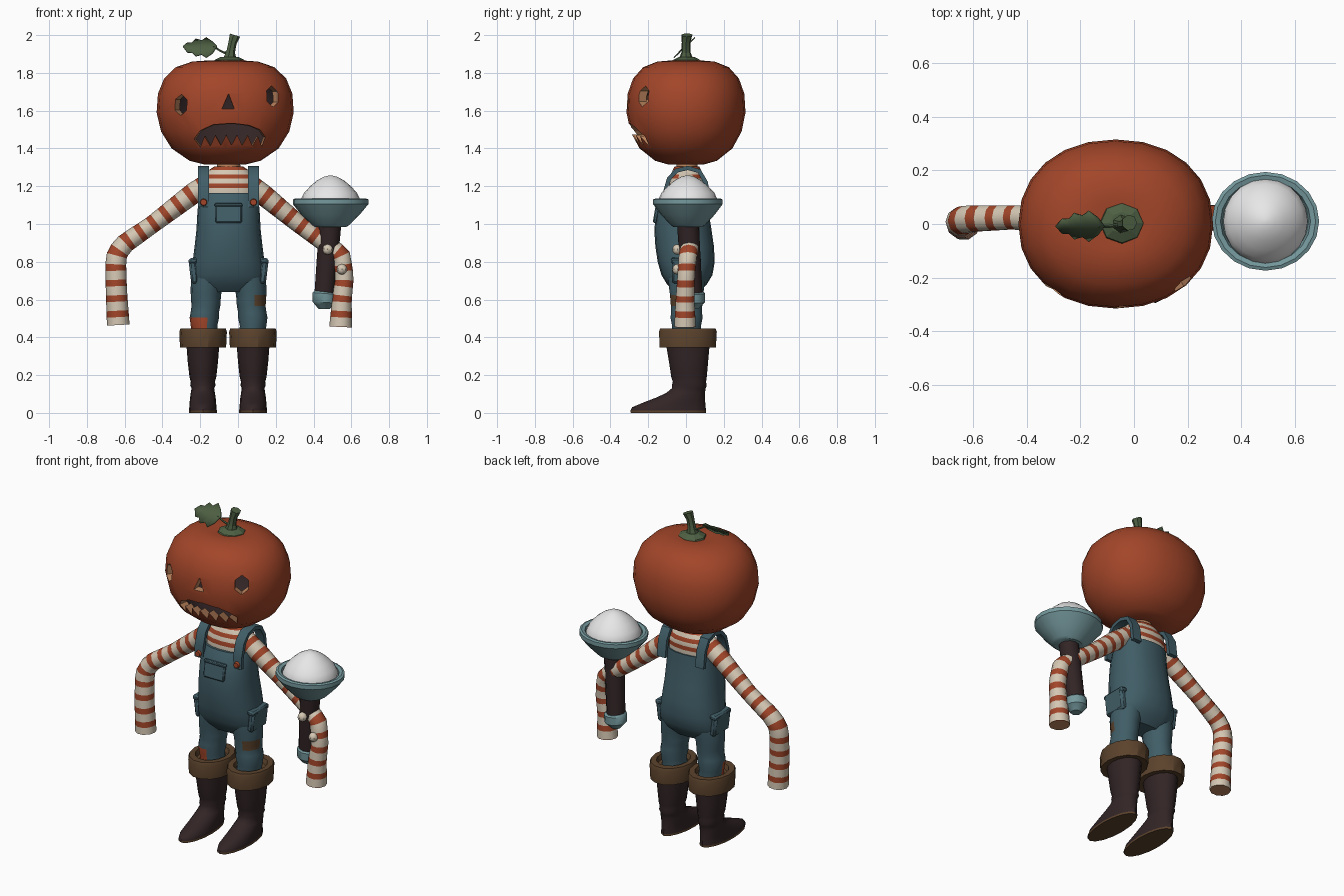
import bpy, bmesh, math
from mathutils import Vector

cube = bpy.data.objects.get("Cube")
if cube:
    bpy.data.objects.remove(cube, do_unlink=True)


def material(name, rgb):
    m = bpy.data.materials.new(name)
    m.use_nodes = True
    m.diffuse_color = (*rgb, 1)
    m.node_tree.nodes["Principled BSDF"].inputs["Base Color"].default_value = (*rgb, 1)
    return m


ORANGE = material("pumpkin_orange", (.36, .06, .022))
DENIM = material("denim_blue", (.052, .11, .135))
TEAL = material("pale_teal", (.18, .32, .34))
WHITE = material("lamp_white", (.8, .8, .8))
DARK = material("dark_leather", (.032, .018, .019))
BROWN = material("cuff_brown", (.105, .055, .025))
CREAM = material("shirt_cream", (.66, .57, .45))
GREEN = material("leaf_green", (.075, .115, .055))
TAN = material("cut_tan", (.5, .23, .11))
X, Y, Z = Vector((1, 0, 0)), Vector((0, 1, 0)), Vector((0, 0, 1))


def finish(name, bm, mats, angle=40):
    bmesh.ops.recalc_face_normals(bm, faces=bm.faces)
    me = bpy.data.meshes.new(name)
    bm.to_mesh(me)
    bm.free()
    ob = bpy.data.objects.new(name, me)
    bpy.context.collection.objects.link(ob)
    for m in mats:
        me.materials.append(m)
    smooth(ob, angle)
    return ob


def smooth(ob, angle=40):
    bpy.ops.object.select_all(action='DESELECT')
    ob.select_set(True)
    bpy.context.view_layer.objects.active = ob
    bpy.ops.object.shade_smooth_by_angle(angle=math.radians(angle))


def loft(name, rings, mats, seg=14, side=Y, rule=None, power=2, phase=0, angle=40, flat=False):
    """Rings are (x, y, z, radius across, radius along side)."""
    bm = bmesh.new()
    centres = [Vector(r[:3]) for r in rings]
    loops = []
    for i, (c, r) in enumerate(zip(centres, rings)):
        t = Z if flat else (centres[min(i + 1, len(rings) - 1)] - centres[max(i - 1, 0)]).normalized()
        u = side.cross(t).normalized()
        loop = []
        for k in range(seg):
            a = 2 * math.pi * k / seg + phase
            cs, sn = (math.copysign(abs(f(a)) ** (2 / power), f(a)) for f in (math.cos, math.sin))
            loop.append(bm.verts.new(c + u * r[3] * cs + side * r[4] * sn))
        loops.append(loop)
    spans = []
    for i in range(len(loops) - 1):
        for k in range(seg):
            n = (k + 1) % seg
            spans.append((bm.faces.new((loops[i][k], loops[i][n], loops[i + 1][n], loops[i + 1][k])), i))
    spans += [(bm.faces.new(loops[0]), -1), (bm.faces.new(loops[-1]), len(loops) - 1)]
    if rule:
        for f, i in spans:
            f.material_index = rule(f.calc_center_median(), i)
    return finish(name, bm, mats, angle)


def upright(name, cx, rows, mats, **kw):
    """Rows are (z, x radius, front y, back y)."""
    rings = [(cx, (f + b) / 2, z, rx, (b - f) / 2) for z, rx, f, b in rows]
    return loft(name, rings, mats, flat=True, **kw)


def box(name, mat, loc, size, rot=(0, 0, 0)):
    bm = bmesh.new()
    bmesh.ops.create_cube(bm, size=1)
    bmesh.ops.scale(bm, vec=size, verts=bm.verts)
    bmesh.ops.bevel(bm, geom=bm.edges[:], offset=min(size) * .3, segments=1, affect='EDGES')
    ob = finish(name, bm, [mat])
    ob.location, ob.rotation_euler = loc, rot


# Pumpkin head: solid skin, hollowed, then carved
HEAD_X, HEAD_Z = -.068, 1.6
PROFILE = [(1.33, .12), (1.315, .3), (1.335, .52), (1.40, .78), (1.49, .935), (1.59, 1), (1.69, .98),
           (1.77, .89), (1.83, .72), (1.86, .48), (1.865, .28), (1.855, .1)]


def pumpkin(name, s, index):
    rings = [(HEAD_X, 0, HEAD_Z + (z - HEAD_Z) * s, .363 * r * s, .315 * r * s) for z, r in PROFILE]
    return loft(name, rings, [ORANGE, DARK, TAN], seg=24, power=2.15, flat=True, rule=lambda c, i: index)


def carver(name, outline, ys, lean=0, taper=0):
    bm = bmesh.new()
    cx = sum(p[0] for p in outline) / len(outline)
    cz = sum(p[1] for p in outline) / len(outline)
    loops = []
    for y in (-.4, -.12):
        s = 1 - taper * (y - ys)
        loops.append([bm.verts.new((cx + (x - cx) * s + lean * (y - ys), y, cz + (z - cz) * s)) for x, z in outline])
    a, b = loops
    for k in range(len(a)):
        n = (k + 1) % len(a)
        bm.faces.new((a[k], a[n], b[n], b[k]))
    bm.faces.new(a)
    bm.faces.new(b)
    for f in bm.faces:
        f.material_index = 2
    return finish(name, bm, [ORANGE, DARK, TAN])


def eye(cx, cz):
    return [(cx + .05 * math.cos(k * math.pi / 3 + .5), cz + .056 * math.sin(k * math.pi / 3 + .5)) for k in range(6)]


teeth = [(.14 - .029 * k, (1.405, 1.462)[k % 2] + .012 * math.sin(math.pi * k / 12)) for k in range(13)]
mouth = [(-.24, 1.45), (-.20, 1.495), (-.13, 1.525), (-.03, 1.532), (.06, 1.522), (.12, 1.5), (.155, 1.46)]
head = pumpkin("pumpkin_head", 1, 0)
cutters = [pumpkin("head_hollow", .86, 1),
           carver("right_eye_cut", eye(-.30, 1.63), -.24, .6),
           carver("left_eye_cut", eye(.18, 1.675), -.22, -.6),
           carver("nose_cut", [(-.085, 1.61), (-.02, 1.61), (-.05, 1.69)], -.31, 0, 2),
           carver("mouth_cut", mouth + teeth, -.28, 0, .9)]
for c in cutters:
    c.hide_render = True
    mod = head.modifiers.new("carve", 'BOOLEAN')
    mod.operation, mod.solver, mod.object = 'DIFFERENCE', 'EXACT', c
    bpy.context.view_layer.objects.active = head
    bpy.ops.object.modifier_apply(modifier=mod.name)
    bpy.data.objects.remove(c, do_unlink=True)
smooth(head, 35)

# Stem, tendril and leaf
upright("stem_base", -.045, [(1.85, .085, -.08, .085), (1.868, .08, -.07, .075), (1.885, .045, -.035, .045)],
        [GREEN], seg=8, angle=20)
loft("stem", [(-.045, 0, 1.87, .04, .04), (-.04, 0, 1.91, .024, .024), (-.03, 0, 1.96, .023, .023),
              (-.017, .005, 2.0, .03, .03)], [GREEN], seg=7, angle=20)
loft("leaf_stalk", [(-.035, 0, 1.925, .008, .008), (-.07, -.005, 1.905, .007, .007),
                    (-.10, -.01, 1.92, .006, .006), (-.13, -.01, 1.94, .005, .005)], [GREEN], seg=5)
bm = bmesh.new()
half = [(-.125, .04), (-.16, .072), (-.185, .05), (-.215, .062), (-.235, .035), (-.26, .035)]
ribs = [bm.verts.new((x, -.01, 1.942)) for x in [-.11] + [h[0] for h in half] + [-.292]]
for s in (-1, 1):
    rim = [ribs[0]] + [bm.verts.new((x - .008, -.01 + s * w * .78, 1.936 + s * w * .74)) for x, w in half] + [ribs[-1]]
    for i in range(len(ribs) - 1):
        bm.faces.new(list(dict.fromkeys((ribs[i], ribs[i + 1], rim[i + 1], rim[i]))))
leaf = finish("leaf", bm, [GREEN])
leaf.modifiers.new("thickness", 'SOLIDIFY').thickness = .006

# Neck and striped shirt
upright("neck", -.05, [(1.27, .065, -.055, .065), (1.34, .06, -.05, .06)], [TAN])
upright("shirt", -.05, [(1.12, .15, -.10, .1), (1.165, .15, -.10, .1), (1.19, .15, -.10, .1), (1.215, .15, -.095, .1),
                        (1.24, .14, -.09, .1), (1.262, .125, -.08, .09), (1.285, .105, -.07, .08),
                        (1.305, .075, -.06, .07)], [CREAM, ORANGE], seg=16, rule=lambda c, i: 1 - i % 2, power=2.3)


def striped_arm(name, path):
    """Resample the path so that every ring is a stripe edge."""
    pts = [Vector(p) for p in path]
    rings, left, cream = [pts[0][:]], .045, True
    for a, b in zip(pts, pts[1:]):
        length, done = (b - a).to_3d().length, 0
        while length - done > left:
            done += left
            rings.append(a.lerp(b, done / length)[:])
            cream = not cream
            left = .048 if cream else .034
        left -= length - done
    rings.append(pts[-1][:])
    last = len(rings) - 1
    rings = [(*r, r[3]) for r in rings]
    return loft(name, rings, [CREAM, ORANGE, TAN], seg=10, rule=lambda c, i: 2 if i in (-1, last) else i % 2)


striped_arm("right_arm", [(-.13, .0, 1.225, .062), (-.24, .01, 1.16, .056), (-.45, .025, 1.0, .047),
                          (-.615, .02, .885, .052), (-.648, .01, .82, .055), (-.644, 0, .65, .056), (-.634, 0, .465, .06)])
striped_arm("left_arm", [(.03, 0, 1.225, .062), (.14, .01, 1.15, .056), (.31, .025, 1.01, .048), (.46, .025, .9, .048),
                         (.545, .01, .835, .05), (.565, 0, .72, .048), (.55, -.005, .6, .052), (.543, -.005, .455, .06)])
for name, loc in (("left_thumb", (.475, -.045, .865)), ("left_finger", (.55, -.045, .76))):
    bm = bmesh.new()
    bmesh.ops.create_uvsphere(bm, u_segments=8, v_segments=6, radius=.028)
    finish(name, bm, [CREAM]).location = loc

# Overalls: body, legs, straps, buttons and pockets
upright("overalls_body", -.05, [(.64, .13, -.06, .07), (.68, .185, -.10, .11), (.73, .198, -.13, .14),
                                (.80, .19, -.15, .152), (.88, .18, -.162, .148), (.97, .17, -.168, .135),
                                (1.06, .165, -.158, .12), (1.12, .16, -.14, .113), (1.165, .155, -.115, .108)],
        [DENIM], seg=20, power=2.3)
for s, label in ((-1, "right"), (1, "left")):
    def patch(c, i, s=s):
        if c.y > .0:
            return 0
        if s < 0:
            return int(c.z < .51 and c.x < -.16)
        return 2 * int(.56 < c.z < .63 and c.x > .09)
    leg = [(.42, .125, .07), (.46, .13, .07), (.505, .128, .078), (.53, .126, .075), (.565, .12, .076),
           (.59, .12, .078), (.625, .12, .08), (.66, .116, .085), (.73, .105, .09)]
    loft(label + "_trouser_leg", [(-.05 + s * dx, .003, z, r, r * 1.12) for z, dx, r in leg],
         [DENIM, ORANGE, BROWN], rule=patch, flat=True)
    x = -.05 + s * .132
    loft(label + "_strap", [(x, y, z, .016, .041) for y, z in ((-.115, 1.09), (-.113, 1.16), (-.09, 1.24), (-.05, 1.283),
                            (.01, 1.297), (.07, 1.28), (.105, 1.22), (.118, 1.12))],
         [DENIM], seg=4, side=X, phase=math.pi / 4)
    loft(label + "_button", [(x, -.12, 1.115, .021, .021), (x, -.139, 1.115, .016, .016)], [ORANGE], seg=10, side=X)
    box(label + "_hip_pocket", DENIM, (-.05 + s * .185, .0, .75), (.04, .15, .13), (0, s * .12, 0))
    box(label + "_pocket_flap", DENIM, (-.05 + s * .188, .0, .805), (.046, .16, .03), (0, s * .12, 0))
box("bib_pocket", DENIM, (-.05, -.157, 1.055), (.14, .022, .10), (-.17, 0, 0))
box("bib_pocket_hem", DENIM, (-.05, -.152, 1.1), (.148, .026, .018), (-.17, 0, 0))

# Boots with folded cuffs and soles
BOOT = [(0, .074, -.292, .105), (.012, .074, -.295, .106), (.03, .072, -.285, .104), (.055, .07, -.225, .102),
        (.08, .068, -.16, .1), (.105, .064, -.105, .1), (.13, .06, -.075, .104), (.145, .067, -.075, .11),
        (.165, .064, -.07, .106), (.19, .071, -.078, .11), (.27, .08, -.09, .117), (.36, .087, -.105, .125)]
CUFF = [(.35, .10, -.115, .135), (.345, .122, -.143, .162), (.43, .126, -.147, .167), (.447, .12, -.14, .16),
        (.447, .09, -.10, .12), (.42, .08, -.09, .11)]
for s, label in ((-1, "right"), (1, "left")):
    cx = -.053 + s * .133
    upright(label + "_boot", cx, BOOT, [DARK, BROWN], seg=16, rule=lambda c, i: int(i < 1), angle=50)
    upright(label + "_boot_cuff", cx + s * -.001, CUFF, [BROWN], seg=14, angle=30)

# Lamp: handle, pommel, bowl and glowing dome
loft("lamp_handle", [(.49, .01, 1.01, .058, .058), (.472, .022, .8, .056, .056), (.457, .035, .62, .053, .053)],
     [DARK], seg=12)
loft("lamp_pommel", [(.462, .035, .64, .058, .058), (.461, .035, .632, .066, .066), (.458, .036, .585, .064, .064),
                     (.457, .036, .572, .05, .05), (.457, .036, .55, .03, .03)], [TEAL], seg=12)
BOWL = [(.985, .085), (.995, .10), (1.05, .155), (1.105, .2), (1.13, .2), (1.135, .187), (1.13, .168), (1.1, .16)]
DOME = [(1.09, .158), (1.13, .157), (1.165, .14), (1.2, .108), (1.23, .072), (1.25, .036), (1.257, .008)]
for name, rows, mat in (("lamp_bowl", BOWL, TEAL), ("lamp_dome", DOME, WHITE)):
    loft(name, [(.49, .01, z, r, r * .92 if mat is TEAL else r) for z, r in rows], [mat], seg=20, flat=True, angle=35)
